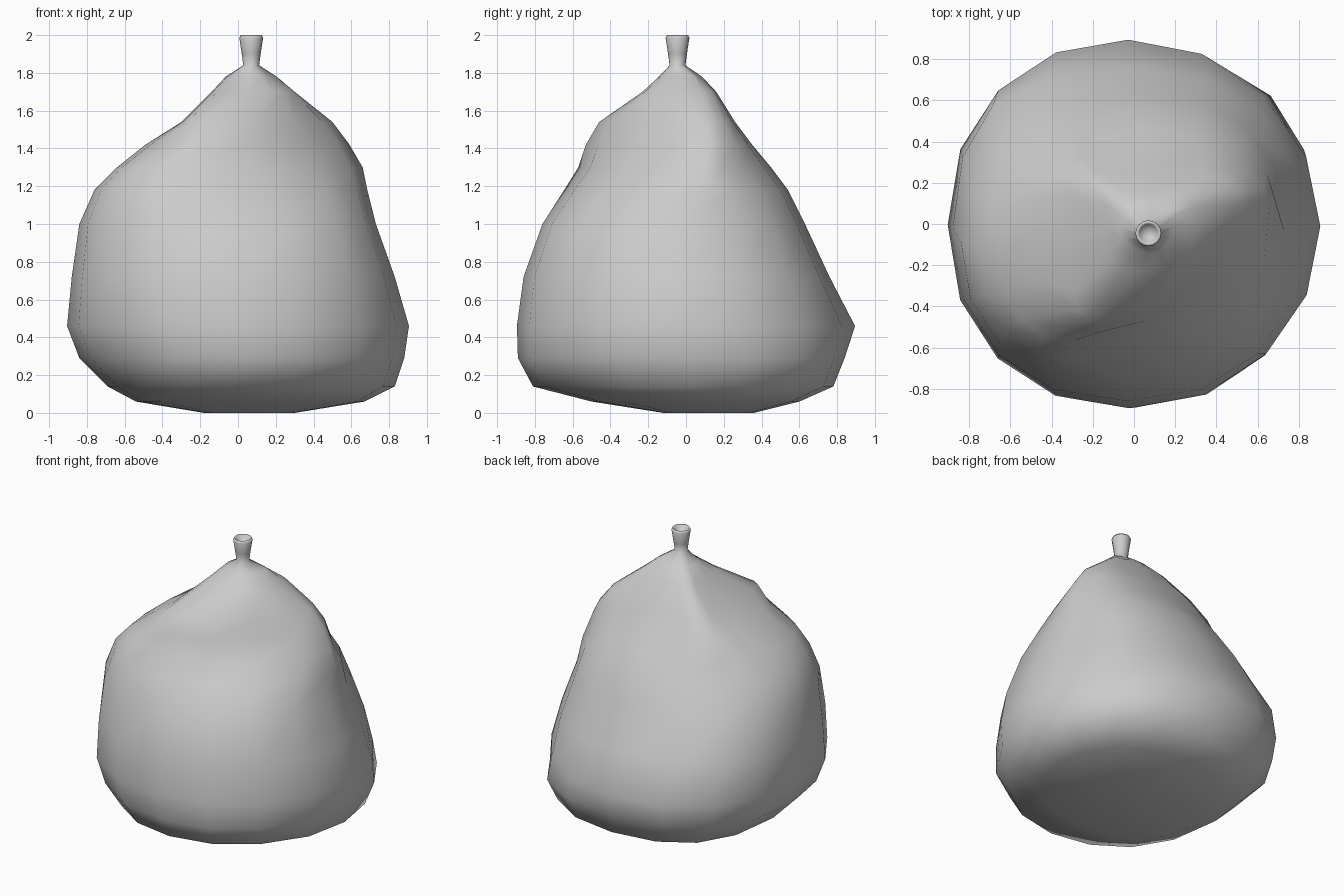
import bpy, bmesh, math
from mathutils import Vector

if "Cube" in bpy.data.objects:
    bpy.data.objects.remove(bpy.data.objects["Cube"])

# Sack sections: height, then reach in 8 directions (E NE N NW W SW S SE)
SECTIONS = [
    (0.00, .30, .34, .36, .26, .18, .14, .12, .22),
    (0.06, .67, .66, .60, .58, .54, .55, .50, .60),
    (0.14, .83, .84, .78, .78, .69, .78, .81, .81),
    (0.29, .88, .91, .84, .90, .84, .88, .89, .90),
    (0.46, .905, .885, .895, .925, .905, .93, .895, .90),
    (0.72, .83, .82, .76, .89, .88, .915, .86, .87),
    (1.00, .73, .72, .63, .74, .84, .87, .76, .77),
    (1.18, .685, .65, .54, .61, .76, .80, .645, .64),
    (1.30, .66, .58, .45, .53, .64, .72, .57, .51),
    (1.42, .59, .54, .35, .47, .49, .57, .53, .43),
    (1.54, .50, .46, .26, .36, .30, .49, .46, .385),
    (1.70, .30, .29, .16, .19, .14, .22, .23, .30),
    (1.78, .20, .18, .08, .08, .06, .10, .14, .19),
]
# Tied neck and gathered mouth: height, radius
NECK = [(1.84, .042), (1.90, .05), (1.985, .063), (2.0, .056),
        (1.985, .045), (1.96, .025)]
NECK_AT = (0.07, -0.045)


def section_ring(z, reach):
    """16 points rounding the octagon bounded by the 8 reaches."""
    corners = []
    for i in range(8):
        a, b = i * math.pi / 4, (i + 1) * math.pi / 4
        h1, h2 = reach[i], reach[(i + 1) % 8]
        d = math.sin(b - a)
        corners.append(Vector(((h1 * math.sin(b) - h2 * math.sin(a)) / d,
                               (h2 * math.cos(a) - h1 * math.cos(b)) / d, z)))
    # The right bulge leans to the back, the front bulge to the left
    slide = {0: .75, 6: .25} if 1.1 < z < 1.6 else {}
    mids = [corners[i - 1].lerp(corners[i], slide.get(i, .5)) for i in range(8)]
    ring = []
    for i in range(8):
        ring += [mids[i], corners[i] * .5 + (mids[i] + mids[(i + 1) % 8]) * .25]
    return ring


def neck_ring(z, r):
    return [Vector((NECK_AT[0] + r * math.cos(i * math.pi / 8),
                    NECK_AT[1] + r * math.sin(i * math.pi / 8), z)) for i in range(16)]


rings = [section_ring(s[0], s[1:]) for s in SECTIONS]

# Gathered pleats just under the tie
centre = Vector((*NECK_AT, 1.78))
rings[-1] = [centre + (p - centre) * (1.04 if i % 4 < 2 else .9)
             for i, p in enumerate(rings[-1])]
rings += [neck_ring(z, r) for z, r in NECK]

# Skin the rings into one sack
bm = bmesh.new()
loops = [[bm.verts.new(p) for p in ring] for ring in rings]
for lo, hi in zip(loops, loops[1:]):
    for i in range(16):
        j = (i + 1) % 16
        bm.faces.new((lo[i], lo[j], hi[j], hi[i]))
bm.faces.new(loops[0][::-1])
bm.faces.new(loops[-1])
bmesh.ops.recalc_face_normals(bm, faces=bm.faces)
for f in bm.faces:
    f.smooth = True
mesh = bpy.data.meshes.new("tied_sack")
bm.to_mesh(mesh)
bm.free()
sack = bpy.data.objects.new("tied_sack", mesh)
bpy.context.collection.objects.link(sack)
